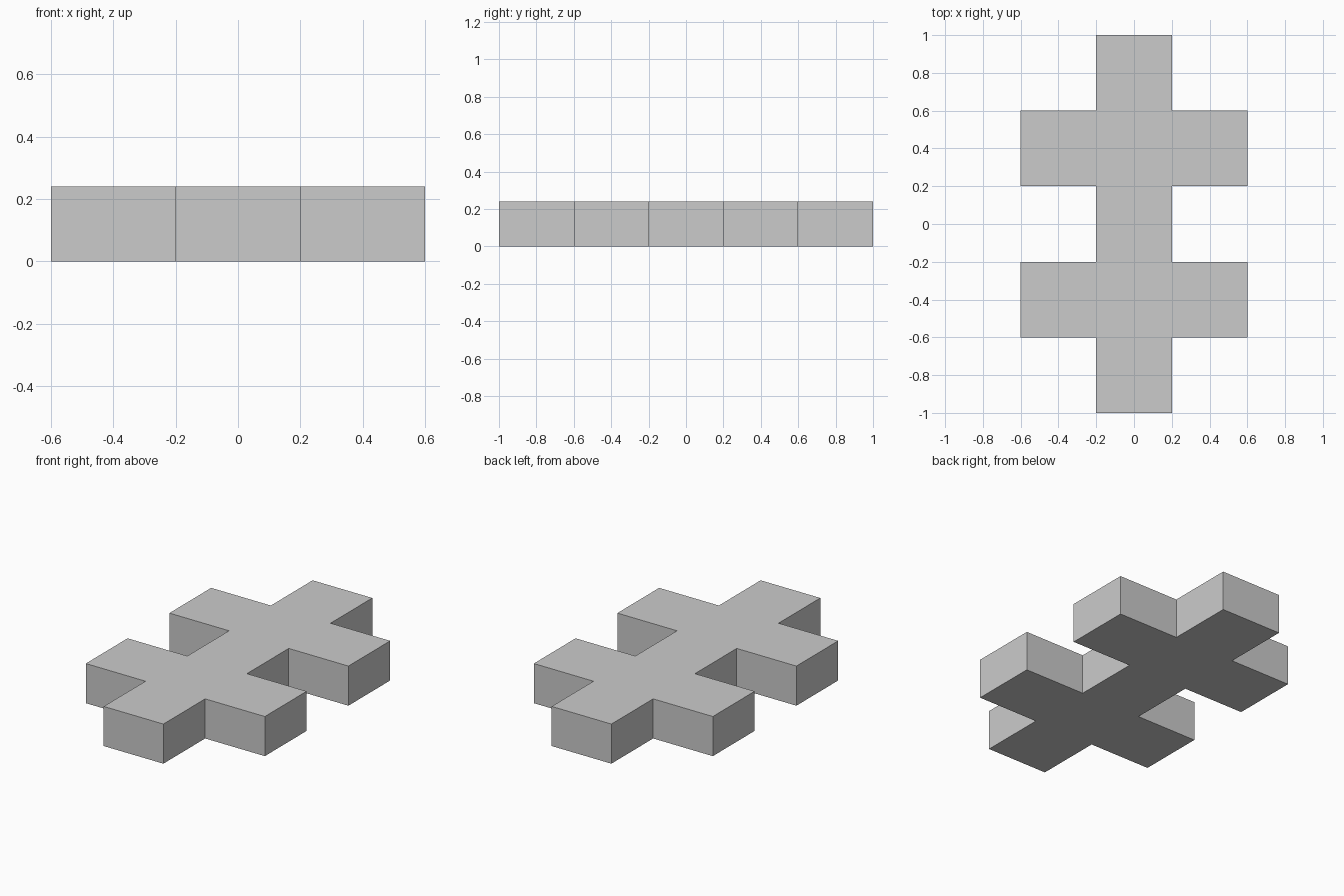
import bpy
import bmesh

cube = bpy.data.objects.get("Cube")
if cube:
    bpy.data.objects.remove(cube, do_unlink=True)

HEIGHT = 0.24

# Plain grey finish
grey = bpy.data.materials.new("plain grey")
grey.use_nodes = True
colour = (0.6, 0.6, 0.6, 1)
grey.diffuse_color = colour
grey.node_tree.nodes["Principled BSDF"].inputs["Base Color"].default_value = colour

# Quarter outline of the double cross, mirrored to all four sides
quarter = [(0.6, 0.2), (0.6, 0.6), (0.2, 0.6), (0.2, 1.0)]
quarter = [(0.2, 0.2)] + quarter
right_half = [(x, -y) for x, y in reversed(quarter)] + quarter
outline = right_half + [(-x, y) for x, y in reversed(right_half)]

# Extrude the outline into one solid slab
bm = bmesh.new()
base = bm.faces.new([bm.verts.new((x, y, 0)) for x, y in outline])
top = bmesh.ops.extrude_face_region(bm, geom=[base], use_keep_orig=True)
bmesh.ops.translate(
    bm, vec=(0, 0, HEIGHT),
    verts=[v for v in top["geom"] if isinstance(v, bmesh.types.BMVert)])
bmesh.ops.recalc_face_normals(bm, faces=bm.faces)

mesh = bpy.data.meshes.new("double_cross_block")
bm.to_mesh(mesh)
bm.free()
mesh.materials.append(grey)
block = bpy.data.objects.new("double_cross_block", mesh)
bpy.context.collection.objects.link(block)
